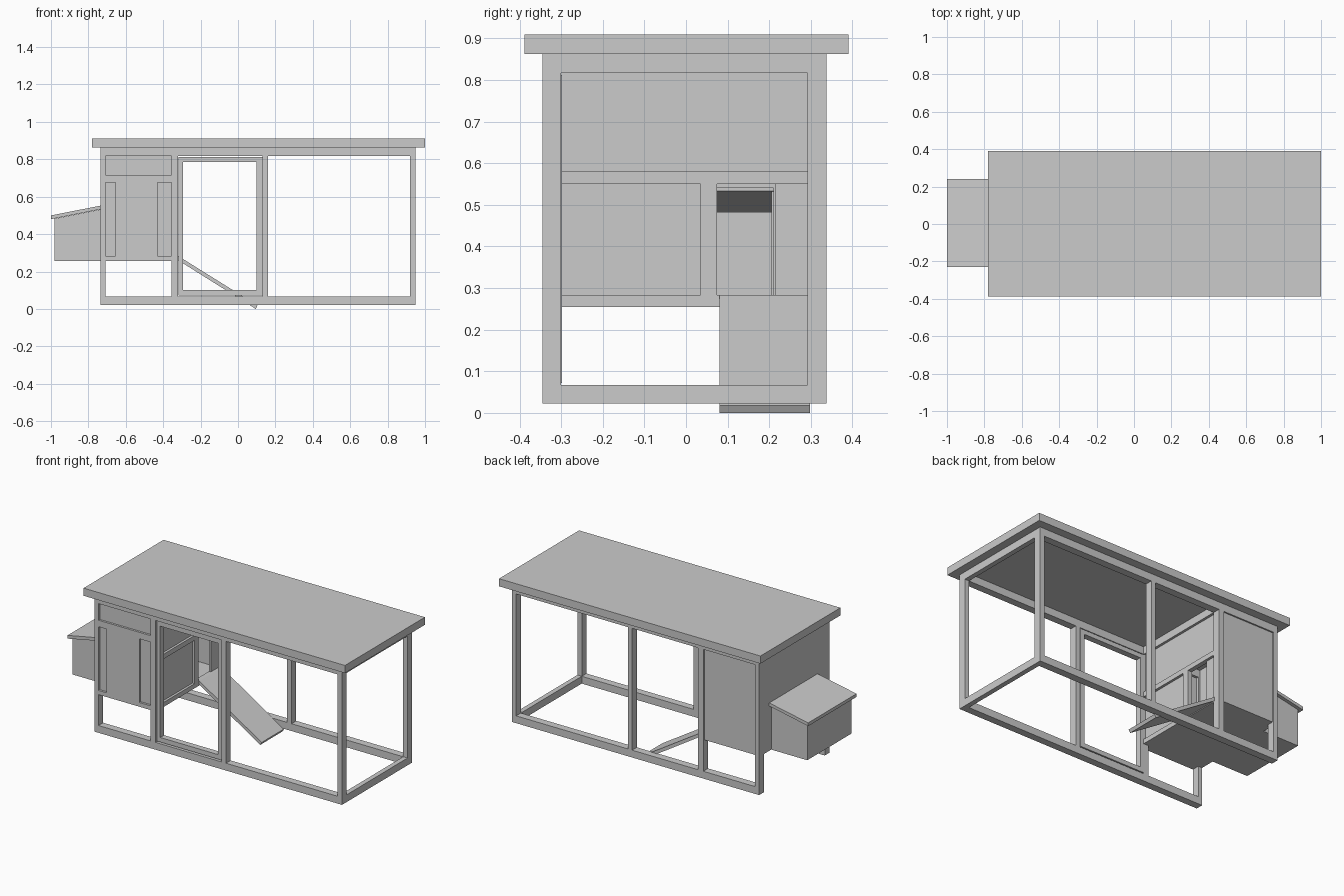
import bpy, bmesh, math
from mathutils import Matrix

if "Cube" in bpy.data.objects:
    bpy.data.objects.remove(bpy.data.objects["Cube"])


def box(name, x, y, z):
    """Axis-aligned box from (min, max) ranges."""
    bm = bmesh.new()
    size = [r[1] - r[0] for r in (x, y, z)]
    mid = [(r[0] + r[1]) / 2 for r in (x, y, z)]
    bmesh.ops.create_cube(bm, size=1, matrix=Matrix.Translation(mid) @ Matrix.Diagonal((*size, 1)))
    return finish(bm, name)


def prism(name, pts, y):
    """Side profile in x/z extruded along y."""
    bm = bmesh.new()
    face = bm.faces.new([bm.verts.new((px, y[0], pz)) for px, pz in pts])
    geo = bmesh.ops.extrude_face_region(bm, geom=[face])["geom"]
    bmesh.ops.translate(bm, vec=(0, y[1] - y[0], 0),
                        verts=[g for g in geo if isinstance(g, bmesh.types.BMVert)])
    bmesh.ops.recalc_face_normals(bm, faces=bm.faces)
    return finish(bm, name)


def finish(bm, name):
    me = bpy.data.meshes.new(name)
    bm.to_mesh(me)
    bm.free()
    ob = bpy.data.objects.new(name, me)
    bpy.context.collection.objects.link(ob)
    return ob


Z0, Z1 = 0.022, 0.863
FRONT, BACK = (-0.345, -0.30), (0.292, 0.338)
LOW, HIGH = (Z0, 0.067), (0.817, Z1)

# Roof slab
box("roof", (-0.78, 1.0), (-0.388, 0.39), (Z1, 0.91))

# Run frame: four posts and two rails on each long side
for side, y in (("front", FRONT), ("back", BACK)):
    for i, x in enumerate([(-0.735, -0.708), (-0.355, -0.32), (0.13, 0.16), (0.92, 0.95)]):
        box(f"{side}_post_{i}", x, y, (Z0, Z1))
    box(f"{side}_bottom_rail", (-0.735, 0.95), y, LOW)
    box(f"{side}_top_rail", (-0.735, 0.95), y, HIGH)
for n, z in (("bottom", LOW), ("top", HIGH)):
    box(f"right_{n}_rail", (0.92, 0.95), (-0.30, 0.292), z)

# Run door: open frame set into the front
D = (-0.335, -0.298)
box("door_left_stile", (-0.318, -0.295), D, (0.072, 0.812))
box("door_right_stile", (0.10, 0.13), D, (0.072, 0.812))
box("door_bottom_rail", (-0.295, 0.10), D, (0.072, 0.10))
box("door_top_rail", (-0.295, 0.10), D, (0.785, 0.812))

# House front: recessed panel with flush boards over it
box("house_front_panel", (-0.708, -0.355), (-0.332, -0.315), (0.257, 0.82))
F = (-0.345, -0.332)
box("house_front_crossbar", (-0.708, -0.355), F, (0.675, 0.715))
box("house_front_sill", (-0.708, -0.355), F, (0.257, 0.283))
box("house_front_hatch", (-0.655, -0.43), F, (0.283, 0.675))

# House back, floor and left wall (open to the nest box)
box("house_back_panel", (-0.708, -0.355), (0.31, 0.329), (0.257, 0.82))
box("house_floor", (-0.735, -0.325), (-0.335, 0.325), (0.257, 0.27))
L = (-0.735, -0.72)
box("left_wall_top", L, (-0.342, 0.335), (0.54, Z1))
box("left_wall_front", L, (-0.342, -0.20), (0.257, 0.54))
box("left_wall_back", L, (0.21, 0.335), (0.257, 0.54))

# House wall facing the run, with a doorway and trim boards
W = (-0.348, -0.335)
box("inner_wall_top", W, (-0.30, 0.292), (0.55, 0.84))
box("inner_wall_front", W, (-0.30, 0.075), (0.26, 0.55))
box("inner_wall_back", W, (0.215, 0.292), (0.26, 0.55))
T = (-0.335, -0.32)
box("inner_wall_top_rail", T, (-0.30, 0.292), HIGH)
box("inner_wall_crossbar", T, (-0.30, 0.292), (0.55, 0.58))
box("inner_wall_sill", (-0.348, -0.32), (-0.30, 0.292), (0.255, 0.283))
box("inner_wall_stile", T, (0.035, 0.075), (0.283, 0.55))

# Nest box: outer wall, sloped side cheeks, floor and lid
B = (-0.21, 0.22)
box("nest_outer_wall", (-0.98, -0.965), B, (0.257, 0.483))
cheek = [(-0.98, 0.257), (-0.735, 0.257), (-0.735, 0.532), (-0.98, 0.483)]
prism("nest_front_cheek", cheek, (-0.21, -0.195))
prism("nest_back_cheek", cheek, (0.205, 0.22))
box("nest_floor", (-0.98, -0.735), B, (0.257, 0.27))
prism("nest_lid", [(-1.0, 0.48), (-0.735, 0.533), (-0.735, 0.552), (-1.0, 0.50)], (-0.23, 0.24))

# Ramp from the doorway to the ground
prism("ramp", [(-0.32, 0.283), (-0.32, 0.26), (0.095, 0.0), (0.105, 0.018)], (0.08, 0.298))
